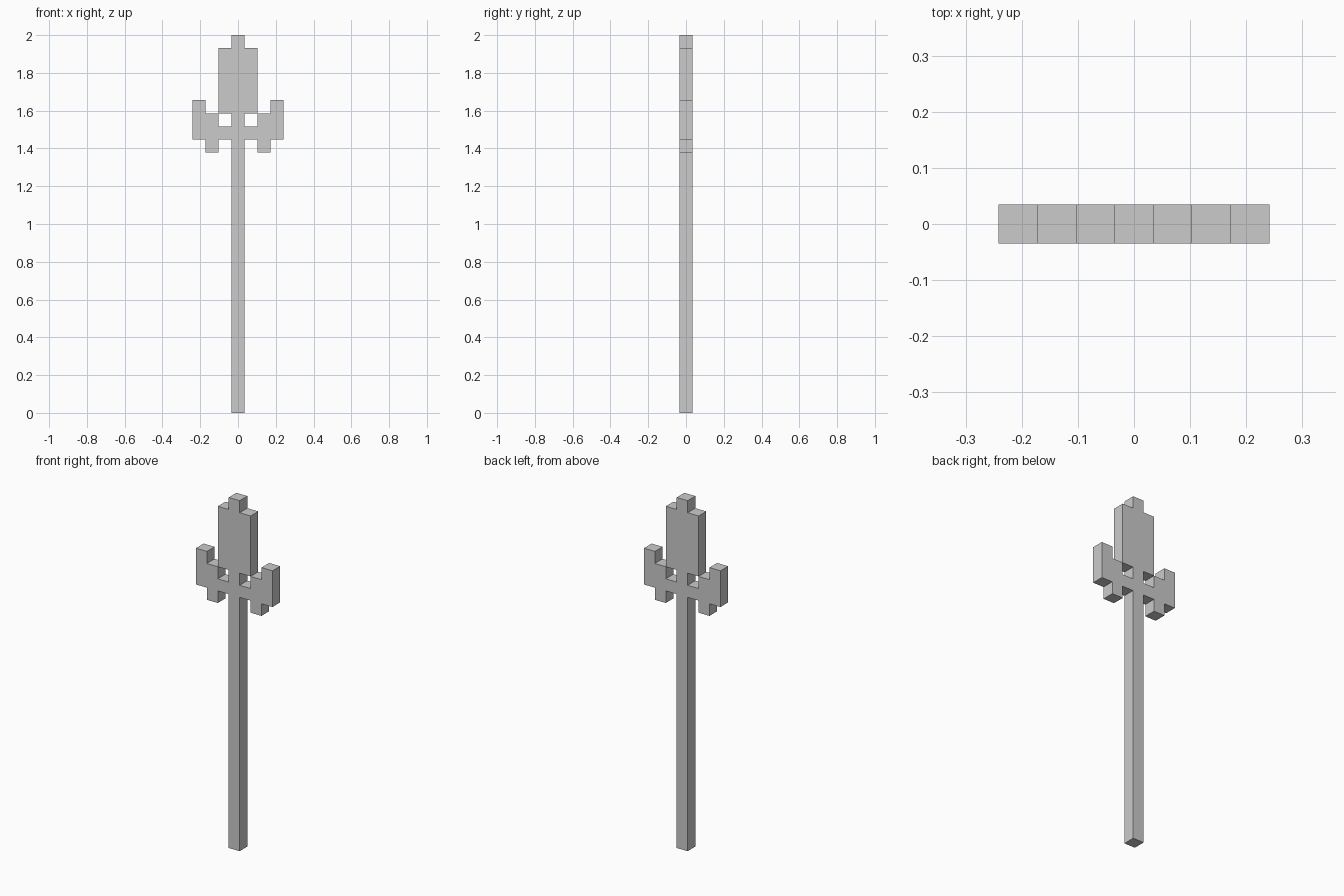
import bpy, bmesh, math

if "Cube" in bpy.data.objects:
    bpy.data.objects.remove(bpy.data.objects["Cube"])

U = 2 / 29  # edge of one block; the model is 29 blocks tall


def cells(*rects):
    """Blocks covered by column/row ranges (inclusive), mirrored in x."""
    return {(s * c, r) for c0, c1, r0, r1 in rects
            for c in range(c0, c1 + 1) for r in range(r0, r1 + 1) for s in (-1, 1)}


parts = {
    # long pole, running up through the guard
    "shaft": cells((0, 0, 0, 22)),
    # side wings: crossbar, shoulder with hanging tip, raised outer prong
    "guard": cells((1, 1, 21, 21), (2, 2, 20, 22), (3, 3, 21, 23)),
    # broad blade with a single-block point
    "spearhead": cells((0, 1, 23, 27), (0, 0, 28, 28)),
}
solid = set().union(*parts.values())


def build(name, blocks):
    bm = bmesh.new()

    def quad(pts):
        bm.faces.new([bm.verts.new((x * U, y * U, z * U)) for x, y, z in pts])

    for c, r in sorted(blocks):
        corners = [(c - .5, r), (c + .5, r), (c + .5, r + 1), (c - .5, r + 1)]
        # front and back faces
        quad([(x, -.5, z) for x, z in corners])
        quad([(x, .5, z) for x, z in reversed(corners)])
        # outer walls only where no neighbouring block covers them
        for i, (dx, dz) in enumerate([(0, -1), (1, 0), (0, 1), (-1, 0)]):
            if (c + dx, r + dz) not in solid:
                (ax, az), (bx, bz) = corners[i], corners[(i + 1) % 4]
                quad([(ax, -.5, az), (ax, .5, az), (bx, .5, bz), (bx, -.5, bz)])
    bmesh.ops.remove_doubles(bm, verts=bm.verts, dist=1e-4)
    # merge flat neighbouring faces
    bmesh.ops.dissolve_limit(bm, angle_limit=math.radians(1),
                             verts=bm.verts, edges=bm.edges)
    mesh = bpy.data.meshes.new(name)
    bm.to_mesh(mesh)
    bm.free()
    bpy.context.collection.objects.link(bpy.data.objects.new(name, mesh))


for name, blocks in parts.items():
    build(name, blocks)
